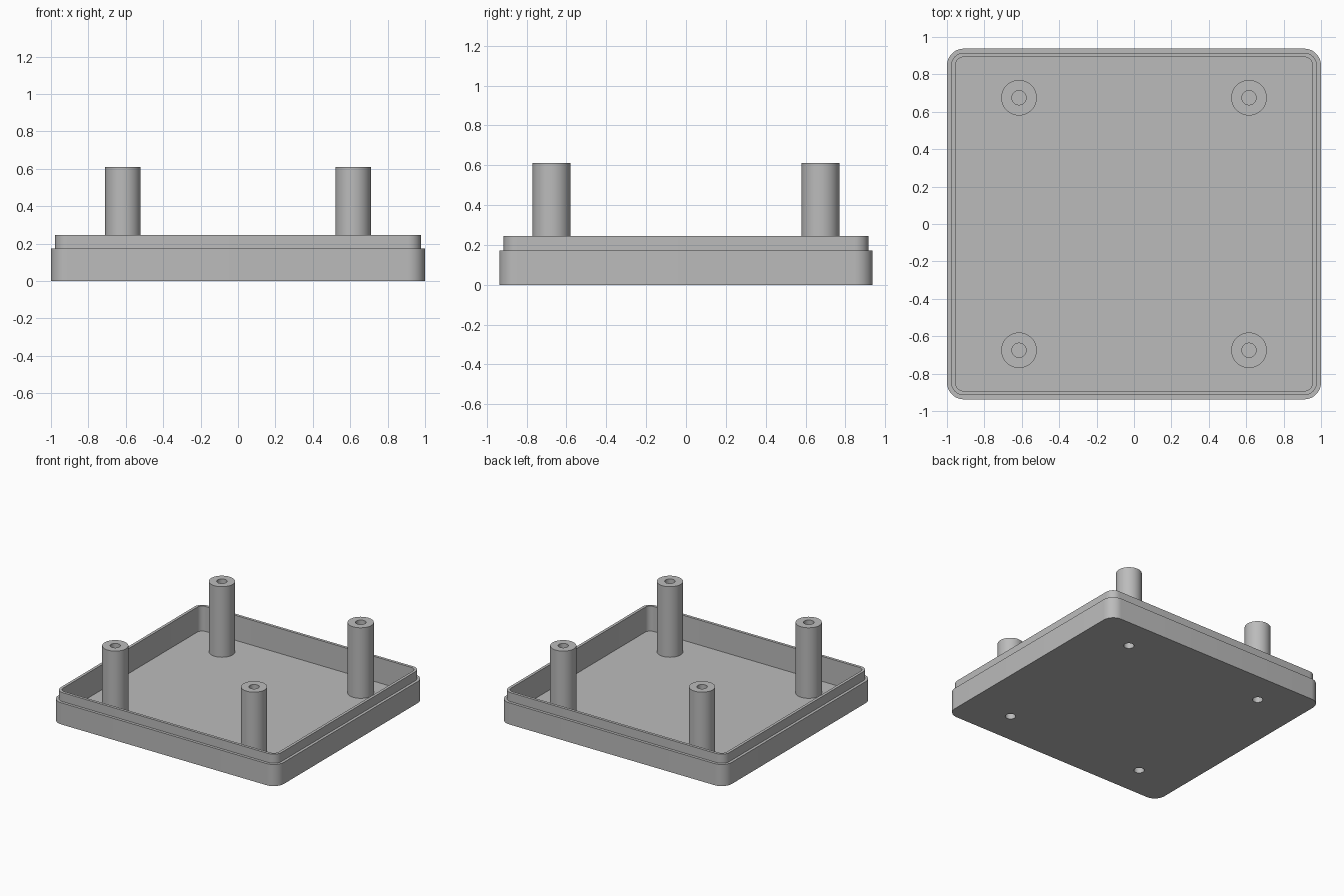
import bpy, bmesh
from math import sin, cos, pi, radians

cube = bpy.data.objects.get("Cube")
if cube:
    bpy.data.objects.remove(cube, do_unlink=True)

HALF_X, HALF_Y, CORNER = 1.0, 0.9375, 0.09
FLOOR, STEP, RIM, TOP = 0.045, 0.173, 0.245, 0.61
LIP = 0.0225
POST_X, POST_Y, POST_R, HOLE_R = 0.615, 0.675, 0.095, 0.038
SIDES = 48

grey = bpy.data.materials.new("light grey plastic")
grey.use_nodes = True
GREY = (0.5, 0.5, 0.5, 1)
grey.diffuse_color = GREY
grey.node_tree.nodes["Principled BSDF"].inputs["Base Color"].default_value = GREY


def finish(name, bm):
    bmesh.ops.recalc_face_normals(bm, faces=bm.faces)
    mesh = bpy.data.meshes.new(name)
    bm.to_mesh(mesh)
    bm.free()
    mesh.materials.append(grey)
    obj = bpy.data.objects.new(name, mesh)
    bpy.context.collection.objects.link(obj)
    return obj


def activate(obj):
    bpy.ops.object.select_all(action="DESELECT")
    obj.select_set(True)
    bpy.context.view_layer.objects.active = obj


def smooth(obj):
    activate(obj)
    bpy.ops.object.shade_smooth_by_angle(angle=radians(30))


def rounded_rect(inset, z, steps=10):
    r = CORNER - inset
    pts = []
    for q, (sx, sy) in enumerate([(1, 1), (-1, 1), (-1, -1), (1, -1)]):
        for i in range(steps + 1):
            a = (q + i / steps) * pi / 2
            pts.append((sx * (HALF_X - CORNER) + r * cos(a),
                        sy * (HALF_Y - CORNER) + r * sin(a), z))
    return pts


def circle(r, z):
    return [(r * cos(2 * pi * i / SIDES), r * sin(2 * pi * i / SIDES), z)
            for i in range(SIDES)]


def loft(outlines):
    """Bridge successive outlines and cap the first and last."""
    bm = bmesh.new()
    rings = [[bm.verts.new(p) for p in pts] for pts in outlines]
    for a, b in zip(rings, rings[1:]):
        for i in range(len(a)):
            j = (i + 1) % len(a)
            bm.faces.new((a[i], a[j], b[j], b[i]))
    bm.faces.new(rings[0])
    bm.faces.new(rings[-1])
    return bm


# Tray with a stepped lip round the rim
tray = finish("tray", loft([rounded_rect(i, z) for i, z in [
    (0, 0), (0, STEP), (LIP, STEP), (LIP, RIM), (2 * LIP, RIM), (2 * LIP, FLOOR)]]))

corners = [("front_right", -1, -1), ("front_left", 1, -1),
           ("back_right", -1, 1), ("back_left", 1, 1)]

# Screw holes through the tray floor
for name, sx, sy in corners:
    cutter = finish("hole_cutter", loft([circle(HOLE_R, -0.1), circle(HOLE_R, 0.1)]))
    cutter.location = (sx * POST_X, sy * POST_Y, 0)
    cutter.hide_render = True
    activate(tray)
    cut = tray.modifiers.new("screw_hole", "BOOLEAN")
    cut.operation, cut.solver, cut.object = "DIFFERENCE", "EXACT", cutter
    bpy.ops.object.modifier_apply(modifier=cut.name)
    bpy.data.objects.remove(cutter, do_unlink=True)
smooth(tray)

# Posts, bored from both ends
for name, sx, sy in corners:
    post = finish(name + "_post", loft([circle(r, z) for r, z in [
        (HOLE_R, 0.29), (HOLE_R, FLOOR), (POST_R, FLOOR),
        (POST_R, TOP), (HOLE_R, TOP), (HOLE_R, 0.3)]]))
    post.location = (sx * POST_X, sy * POST_Y, 0)
    smooth(post)
